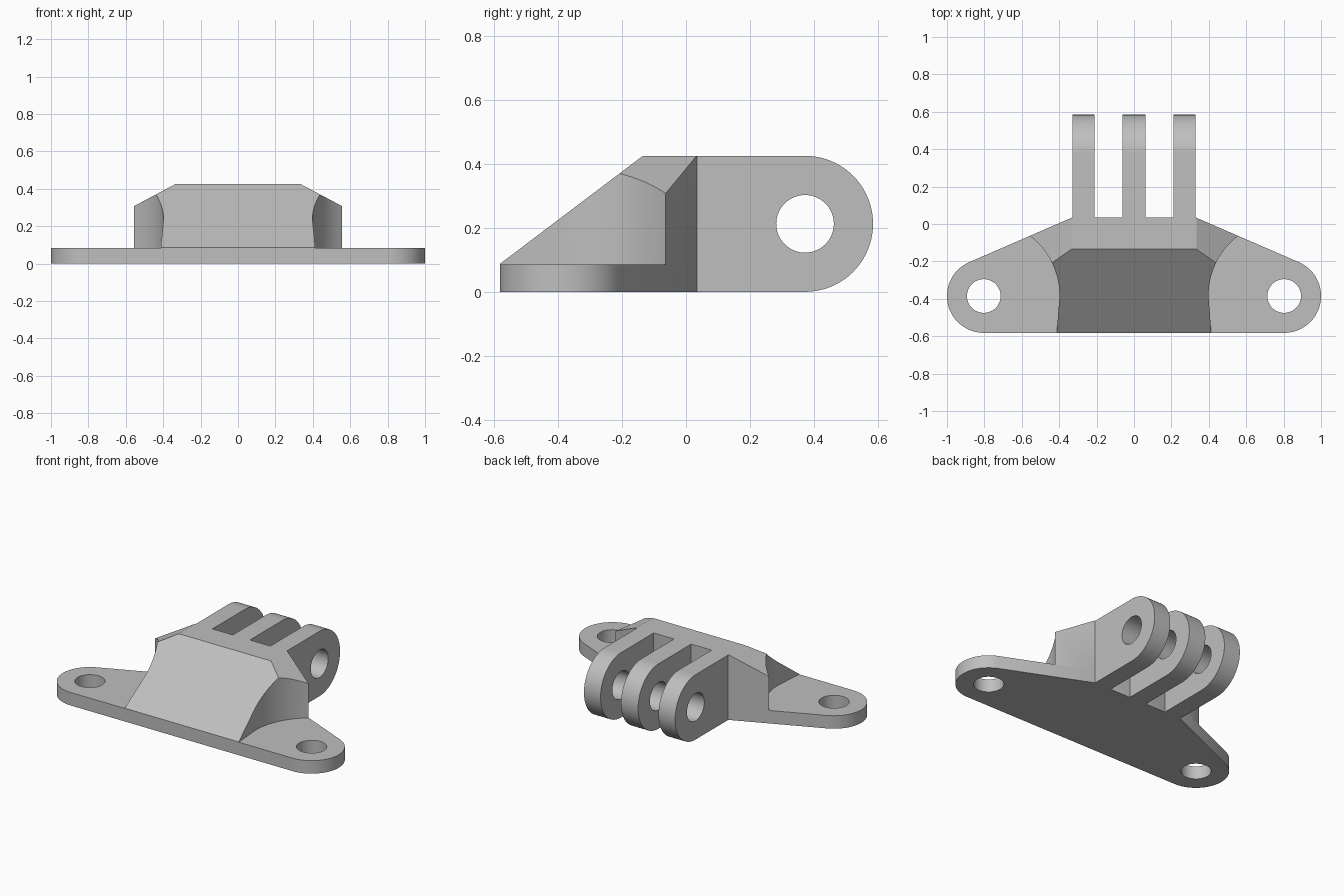
import bpy
import bmesh
import math
from mathutils import Vector

if "Cube" in bpy.data.objects:
    bpy.data.objects.remove(bpy.data.objects["Cube"], do_unlink=True)

grey = bpy.data.materials.new("light_grey_plastic")
grey.use_nodes = True
GREY = (0.52, 0.52, 0.52, 1)
grey.diffuse_color = GREY
grey.node_tree.nodes["Principled BSDF"].inputs["Base Color"].default_value = GREY

PLATE_TOP, TOP = 0.085, 0.425
FRONT, BACK = -0.582, 0.035
EAR = Vector((0.803, -0.385))
EAR_R, HOLE_R, CLEARANCE_R = 0.197, 0.09, 0.405
CORNER = Vector((0.33, BACK))


def arc(centre, r, start, end, n=40):
    return [(centre[0] + r * math.cos(start + (end - start) * i / n),
             centre[1] + r * math.sin(start + (end - start) * i / n))
            for i in range(n + 1)]


def prism(name, pts, lo, hi, axis="z", cuts=()):
    """Extrude a 2D outline along an axis, then trim it by planes."""
    bm = bmesh.new()
    place = (lambda p: (p[0], p[1], lo)) if axis == "z" else (lambda p: (lo, p[0], p[1]))
    face = bm.faces.new([bm.verts.new(place(p)) for p in pts])
    ext = bmesh.ops.extrude_face_region(bm, geom=[face])["geom"]
    step = Vector((0, 0, hi - lo)) if axis == "z" else Vector((hi - lo, 0, 0))
    bmesh.ops.translate(bm, vec=step,
                        verts=[g for g in ext if isinstance(g, bmesh.types.BMVert)])
    for co, no in cuts:
        geom = bm.verts[:] + bm.edges[:] + bm.faces[:]
        res = bmesh.ops.bisect_plane(bm, geom=geom, plane_co=co, plane_no=no,
                                     clear_outer=True)
        rim = [g for g in res["geom_cut"] if isinstance(g, bmesh.types.BMEdge)]
        bmesh.ops.contextual_create(bm, geom=rim)
    bmesh.ops.recalc_face_normals(bm, faces=bm.faces[:])
    mesh = bpy.data.meshes.new(name)
    bm.to_mesh(mesh)
    bm.free()
    mesh.materials.append(grey)
    ob = bpy.data.objects.new(name, mesh)
    bpy.context.collection.objects.link(ob)
    return ob


def activate(ob):
    bpy.ops.object.select_all(action="DESELECT")
    ob.select_set(True)
    bpy.context.view_layer.objects.active = ob


def subtract(ob, cutter):
    cutter.hide_render = True
    mod = ob.modifiers.new("cut", "BOOLEAN")
    mod.operation, mod.solver, mod.object = "DIFFERENCE", "EXACT", cutter
    activate(ob)
    bpy.ops.object.modifier_apply(modifier=mod.name)
    bpy.data.objects.remove(cutter, do_unlink=True)


def finish(ob):
    activate(ob)
    bpy.ops.object.shade_smooth_by_angle(angle=math.radians(25))


# Shared outline: two round ears joined by tangents to the narrow back edge
to_corner = CORNER - EAR
tangent = math.atan2(to_corner.y, to_corner.x) - math.acos(EAR_R / to_corner.length)
half = [tuple(CORNER)] + arc(EAR, EAR_R, tangent, -math.pi / 2)
outline = half + [(-x, y) for x, y in reversed(half)]

# Mounting plate with a screw hole in each ear
plate = prism("mounting_plate", outline, 0, PLATE_TOP)
for side in (-1, 1):
    hole = arc((side * EAR.x, EAR.y), HOLE_R, 0, 2 * math.pi, 64)[:-1]
    subtract(plate, prism("screw_hole", hole, -0.1, 0.2))
finish(plate)

# Wedge body: sloped front, bevelled shoulders, scooped clearance at the ears
slope = ((0, -0.135, TOP), (0, PLATE_TOP + 0.002 - TOP, -0.135 - FRONT))
slope = (slope[0], (0, slope[1][1], slope[1][2]))
shoulders = [((s * 0.335, 0, TOP), (s * 0.53, 0, 1)) for s in (-1, 1)]
body = prism("wedge_body", outline, PLATE_TOP, TOP, cuts=[slope] + shoulders)
scoop = arc(EAR, CLEARANCE_R, math.pi / 2, math.pi)
scoop += [(0.413, FRONT), (0.418, -0.65), (1.2, -0.65), (1.2, scoop[0][1])]
for side in (-1, 1):
    subtract(body, prism("ear_scoop", [(side * x, y) for x, y in scoop], 0, 0.6))
finish(body)

# Three hinge fingers with a shared pin hole
MID = TOP / 2
PIVOT = (0.372, MID)
finger_profile = [(BACK, 0)] + arc(PIVOT, MID, -math.pi / 2, math.pi / 2) + [(BACK, TOP)]
pin_profile = arc(PIVOT, HOLE_R, 0, 2 * math.pi, 64)[:-1]
for name, lo, hi in (("right_finger", -0.33, -0.21),
                     ("middle_finger", -0.062, 0.062),
                     ("left_finger", 0.21, 0.33)):
    finger = prism(name, finger_profile, lo, hi, axis="x")
    subtract(finger, prism("pin_hole", pin_profile, lo - 0.05, hi + 0.05, axis="x"))
    finish(finger)
